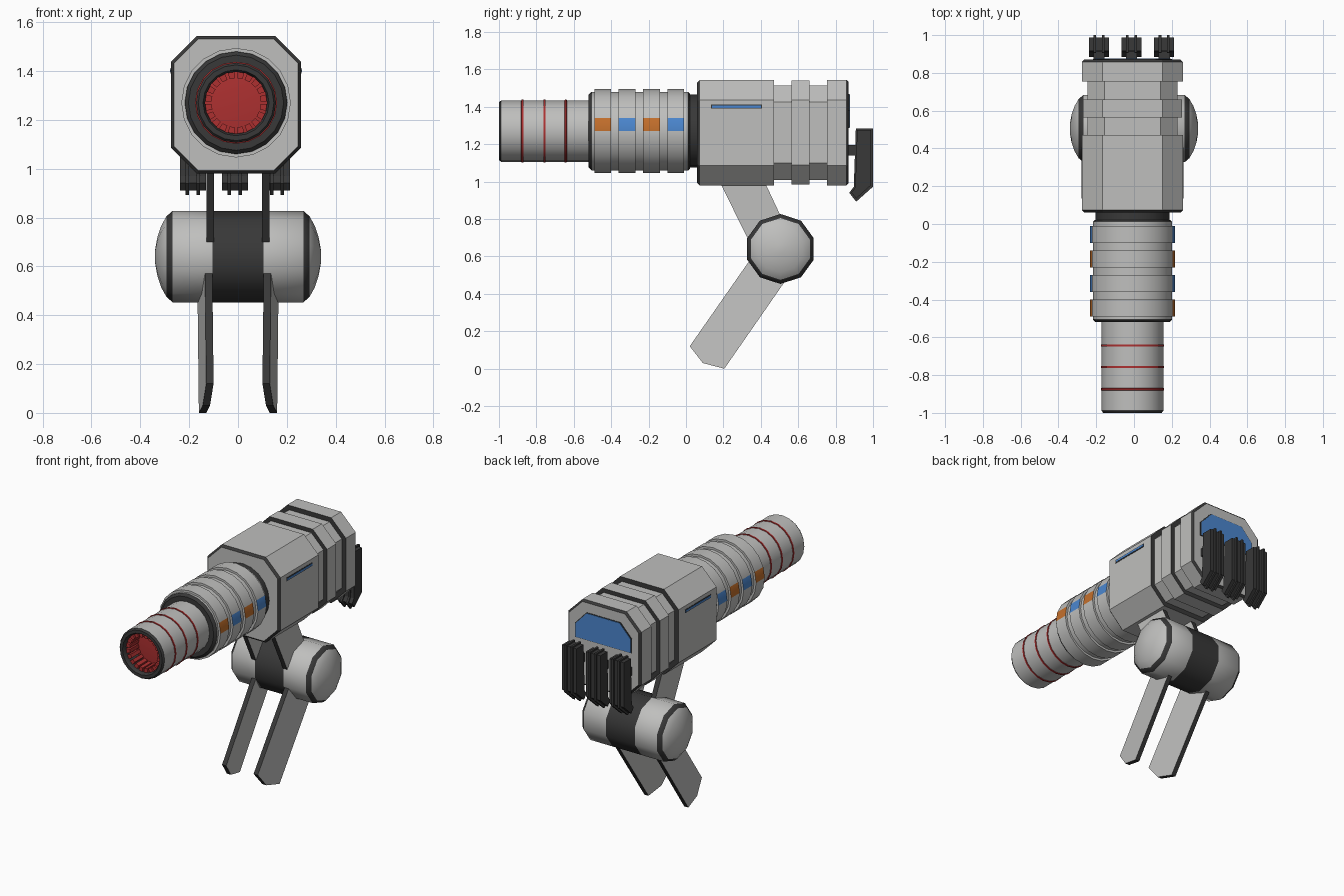
import bpy, bmesh, math

if "Cube" in bpy.data.objects:
    bpy.data.objects.remove(bpy.data.objects["Cube"])

CX, CZ = -0.008, 1.27          # barrel axis
LIGHT, DARK, RED, BLUE, ORANGE = range(5)
MATS = []
for nm, c in (("light grey", (0.52, 0.52, 0.51)), ("dark grey", (0.04, 0.04, 0.04)),
              ("red", (0.42, 0.03, 0.03)), ("blue", (0.07, 0.24, 0.62)),
              ("orange", (0.55, 0.16, 0.025))):
    m = bpy.data.materials.new(nm)
    m.diffuse_color = (*c, 1)
    m.use_nodes = True
    m.node_tree.nodes["Principled BSDF"].inputs["Base Color"].default_value = m.diffuse_color
    MATS.append(m)


def finish(name, bm, smooth=None):
    bmesh.ops.recalc_face_normals(bm, faces=bm.faces[:])
    me = bpy.data.meshes.new(name)
    bm.to_mesh(me)
    bm.free()
    for m in MATS:
        me.materials.append(m)
    ob = bpy.data.objects.new(name, me)
    bpy.context.collection.objects.link(ob)
    if smooth:
        bpy.ops.object.select_all(action='DESELECT')
        ob.select_set(True)
        bpy.context.view_layer.objects.active = ob
        bpy.ops.object.shade_smooth_by_angle(angle=math.radians(smooth))
    return ob


def loft(name, rings, mats, caps, smooth=None, rule=None):
    """Skin a list of point rings; one material per segment, two for the caps."""
    bm = bmesh.new()
    vs = [[bm.verts.new(p) for p in r] for r in rings]
    n = len(vs[0])
    for s, (a, b) in enumerate(zip(vs, vs[1:])):
        for i in range(n):
            j = (i + 1) % n
            f = bm.faces.new((a[i], a[j], b[j], b[i]))
            f.material_index = rule(s, i, mats[s]) if rule else mats[s]
    for r, m in zip((vs[0], vs[-1]), caps):
        bm.faces.new(r).material_index = m
    return finish(name, bm, smooth)


def circle_y(y, r, n=20):
    return [(CX + r * math.cos(2 * math.pi * i / n), y, CZ + r * math.sin(2 * math.pi * i / n))
            for i in range(n)]


def circle_x(x, r, n=10):
    return [(x, 0.505 + r * math.cos(math.pi / 2 + 2 * math.pi * i / n),
             0.64 + r * math.sin(math.pi / 2 + 2 * math.pi * i / n)) for i in range(n)]


def octagon(y, inset):
    w, h, c = 0.267 - inset, 0.282 - inset, 0.107 - inset * 0.586
    q = [(w, h - c), (w - c, h), (c - w, h), (-w, h - c),
         (-w, c - h), (c - w, -h), (w - c, -h), (w, c - h)]
    return [(CX + x, y, 1.262 + z) for x, z in q]


def plate(name, pts, x0, x1, side=DARK, edge=DARK, shear=None):
    """Extrude a (y, z) outline from x0 to x1, optionally sheared in x."""
    sh = shear or (lambda y, z: 0)
    rings = [[(x + sh(y, z), y, z) for y, z in pts] for x in (x0, x1)]
    return loft(name, rings, [edge], (side, side))


def rect(y0, y1, z0, z1):
    return [(y0, z0), (y1, z0), (y1, z1), (y0, z1)]


# Main housing with two grooves and dark bevels
prof = [(0.06, 0.013), (0.073, 0), (0.47, 0), (0.47, 0.03), (0.565, 0.03), (0.565, 0.004),
        (0.66, 0.004), (0.66, 0.03), (0.755, 0.03), (0.755, 0), (0.858, 0), (0.87, 0.012)]
loft("housing", [octagon(*p) for p in prof],
     [DARK, LIGHT, DARK, LIGHT, DARK, LIGHT, DARK, LIGHT, DARK, LIGHT, DARK], (LIGHT, LIGHT))

# Collar between housing and sleeve
loft("collar", [circle_y(0.01, 0.195), circle_y(0.07, 0.195)], [DARK], (DARK, DARK), 30)

# Sleeve with four raised bands carrying orange and blue patches
prof, mats, patch = [(-0.52, 0.195), (-0.505, 0.21)], [DARK], {}
for k in range(4):
    y = -0.49 + 0.13 * k
    patch[len(mats) + 2] = BLUE if k % 2 else ORANGE
    prof += [(y, 0.21), (y, 0.224), (y + 0.09, 0.224), (y + 0.09, 0.21)]
    mats += [LIGHT] * 4
prof += [(0.012, 0.21), (0.022, 0.2)]
mats += [LIGHT, DARK]
loft("sleeve", [circle_y(*p) for p in prof], mats, (DARK, DARK), 30,
     lambda s, i, m: patch[s] if s in patch and i in (0, 9) else m)

# Barrel with hollow bore
prof = [(-0.6, 0.127), (-0.985, 0.127), (-1.0, 0.135), (-1.0, 0.155), (-0.988, 0.164), (-0.5, 0.164)]
loft("barrel", [circle_y(*p) for p in prof], [DARK, DARK, DARK, DARK, LIGHT], (DARK, DARK), 30)

# Red ribs lining the bore
for i in range(20):
    a = 2 * math.pi * (i + 0.5) / 20
    ca, sa = math.cos(a), math.sin(a)
    q = [(0.1, -0.011), (0.128, -0.014), (0.128, 0.014), (0.1, 0.011)]
    loft("bore_rib", [[(CX + r * ca - t * sa, y, CZ + r * sa + t * ca) for r, t in q]
                      for y in (-0.975, -0.6)], [RED], (RED, RED))

# Red rings round the barrel
for y in (-0.875, -0.757, -0.643):
    loft("barrel_ring", [circle_y(y - 0.007, 0.16), circle_y(y - 0.005, 0.168),
                         circle_y(y + 0.005, 0.168), circle_y(y + 0.007, 0.16)],
         [RED] * 3, (RED, RED), 30)

# Pivot drum with domed ends
half = [(0.34, 0.025), (0.33, 0.08), (0.315, 0.125), (0.293, 0.165), (0.268, 0.187), (0.105, 0.187)]
hm = [LIGHT, LIGHT, LIGHT, DARK, LIGHT]
loft("pivot_drum", [circle_x(-x, r) for x, r in half] + [circle_x(x, r) for x, r in half[::-1]],
     hm + [DARK] + hm[::-1], (LIGHT, LIGHT), 40)

# Paired arms and legs, legs splayed towards the rear
upper = [(0.18, 1.0), (0.42, 1.0), (0.57, 0.68), (0.37, 0.62), (0.335, 0.685)]
lower = [(0.39, 0.65), (0.02, 0.12), (0.09, 0.03), (0.205, 0.0), (0.58, 0.54)]
for s in (1, -1):
    plate("upper_arm", upper, s * 0.098, s * 0.13, LIGHT, DARK)
    plate("lower_leg", lower, s * 0.1, s * 0.13, LIGHT, DARK,
          lambda y, z: s * 0.03 * ((y - 0.02) * 0.857 - (z - 0.12) * 0.514) / 0.218)
    # Side light strip with dark surround
    x = CX + s * 0.267
    plate("strip_surround", rect(0.135, 0.405, 1.39, 1.412), x - s * 0.003, x + s * 0.002)
    plate("side_strip", rect(0.14, 0.4, 1.395, 1.407), x - s * 0.003, x + s * 0.004, BLUE, BLUE)

# Rear window and its frame
win = [(-0.2, 1.29), (0.2, 1.29), (0.2, 1.38), (0.12, 1.465), (-0.12, 1.465), (-0.2, 1.38)]
for nm, k, d, m in (("window_frame", 1.04, 0.003, DARK), ("rear_window", 1, 0.006, BLUE)):
    loft(nm, [[(CX + x * k, y, 1.38 + (z - 1.38) * k) for x, z in win] for y in (0.867, 0.87 + d)],
         [m], (m, m))

# Three rear hooks, each with two thin fins and a mounting stub
hook = [(0.915, 1.275), (0.988, 1.275), (0.988, 0.98), (0.91, 0.91), (0.885, 0.942), (0.905, 0.97)]
fin = [(0.908, 1.285), (1.0, 1.285), (1.0, 0.973), (0.91, 0.893), (0.873, 0.94), (0.897, 0.972)]
for x in (-0.185, -0.013, 0.16):
    plate("rear_hook", hook, x - 0.053, x + 0.053)
    plate("hook_mount", rect(0.86, 0.93, 1.14, 1.195), x - 0.03, x + 0.03)
    for d in (-0.022, 0.022):
        plate("hook_fin", fin, x + d - 0.007, x + d + 0.007)
